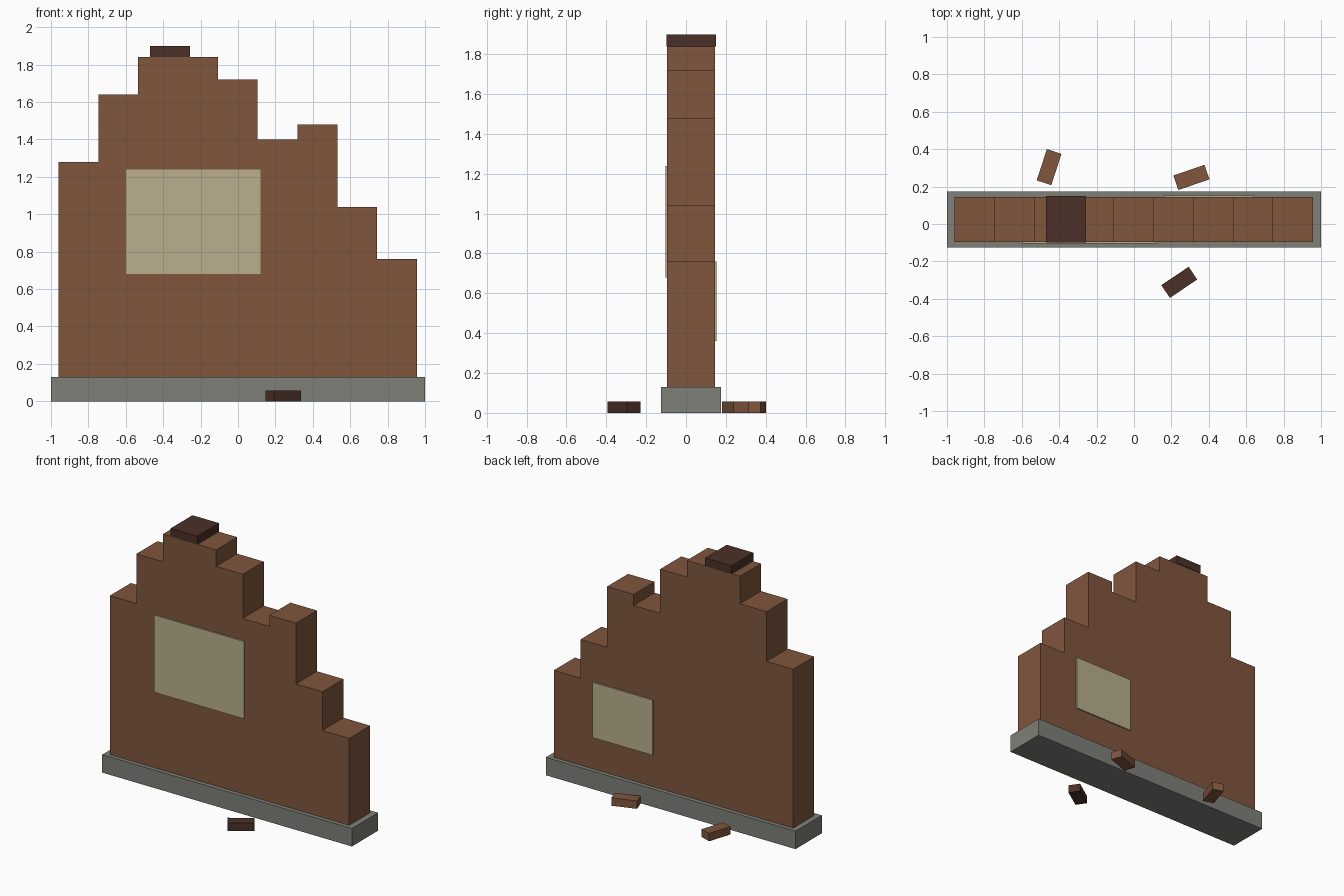
import bpy, bmesh
from math import radians
from mathutils import Matrix

if "Cube" in bpy.data.objects:
    bpy.data.objects.remove(bpy.data.objects["Cube"])


def material(name, rgb):
    m = bpy.data.materials.new(name)
    m.diffuse_color = (*rgb, 1)
    m.use_nodes = True
    m.node_tree.nodes["Principled BSDF"].inputs["Base Color"].default_value = m.diffuse_color
    return m


BRICK = material("brick", (0.214, 0.093, 0.048))
DARK = material("dark_brick", (0.07, 0.03, 0.021))
STONE = material("stone", (0.21, 0.216, 0.19))
PLASTER = material("plaster", (0.49, 0.43, 0.27))


def finish(name, bm, mat):
    bmesh.ops.recalc_face_normals(bm, faces=bm.faces)
    me = bpy.data.meshes.new(name)
    bm.to_mesh(me)
    bm.free()
    me.materials.append(mat)
    ob = bpy.data.objects.new(name, me)
    bpy.context.collection.objects.link(ob)
    return ob


def box(name, x, y, z, mat):
    """Box from (min, max) ranges on each axis."""
    bm = bmesh.new()
    centre = [(a + b) / 2 for a, b in (x, y, z)]
    size = [b - a for a, b in (x, y, z)]
    bmesh.ops.create_cube(bm, size=1, matrix=Matrix.Translation(centre) @ Matrix.Diagonal((*size, 1)))
    return finish(name, bm, mat)


# Foundation strip
Y0, Y1 = -0.095, 0.145
box("foundation", (-1, 1), (-0.125, 0.175), (0, 0.13), STONE)

# Broken wall: stepped skyline extruded through its thickness
heights = [1.28, 1.64, 1.84, 1.84, 1.72, 1.40, 1.48, 1.04, 0.76]
left, step = -0.96, 1.917 / 9
outline = [(left, 0.13)]
for i, h in enumerate(heights):
    for x in (left + i * step, left + (i + 1) * step):
        if outline[-1] != (x, h):
            outline.append((x, h))
outline.append((left + 9 * step, 0.13))
bm = bmesh.new()
face = bm.faces.new([bm.verts.new((x, Y0, z)) for x, z in outline])
ext = bmesh.ops.extrude_face_region(bm, geom=[face], use_keep_orig=True)
moved = [g for g in ext["geom"] if isinstance(g, bmesh.types.BMVert)]
bmesh.ops.translate(bm, verts=moved, vec=(0, Y1 - Y0, 0))
bmesh.ops.remove_doubles(bm, verts=bm.verts, dist=1e-5)
finish("broken_wall", bm, BRICK)

# Loose top brick and plaster patches
box("top_brick", (-0.47, -0.257), (Y0 - 0.004, Y1 + 0.005), (1.84, 1.90), DARK)
box("front_plaster", (-0.60, 0.12), (Y0 - 0.008, Y0 + 0.01), (0.68, 1.24), PLASTER)
box("back_plaster", (0.16, 0.64), (Y1 - 0.01, Y1 + 0.008), (0.36, 0.76), PLASTER)

# Fallen bricks
for i, (x, y, angle, mat) in enumerate([(0.242, -0.312, 34, DARK),
                                        (0.307, 0.249, 19, BRICK),
                                        (-0.454, 0.304, 72, BRICK)]):
    ob = box(f"fallen_brick_{i + 1}", (-0.088, 0.088), (-0.041, 0.041), (0, 0.057), mat)
    ob.location = (x, y, 0)
    ob.rotation_euler.z = radians(angle)
